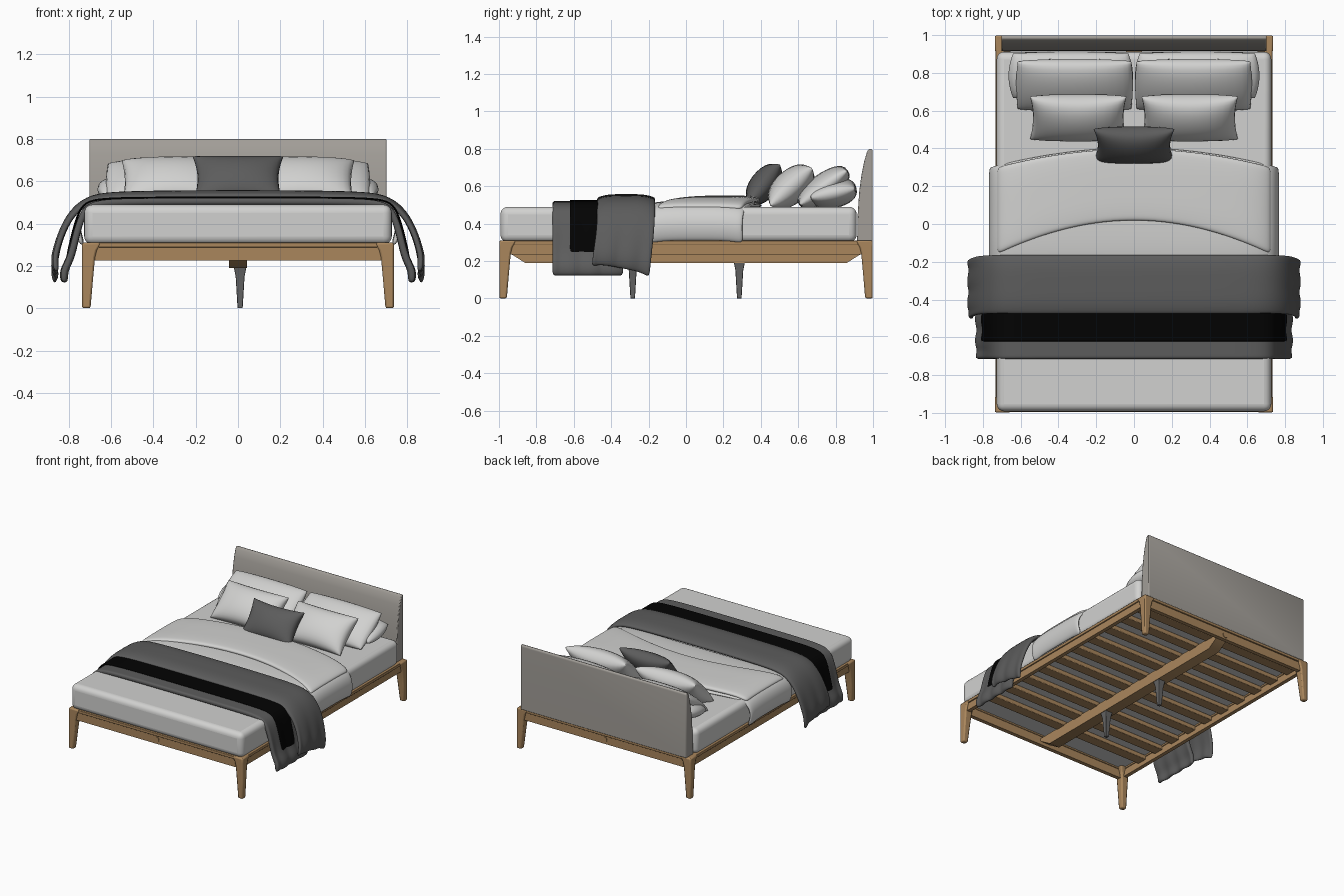
import bpy, bmesh, math
from mathutils import Matrix, Vector

old = bpy.data.objects.get("Cube")
if old:
    bpy.data.objects.remove(old, do_unlink=True)


def material(name, r, g, b):
    m = bpy.data.materials.new(name)
    m.use_nodes = True
    m.diffuse_color = (r, g, b, 1)
    m.node_tree.nodes["Principled BSDF"].inputs["Base Color"].default_value = (r, g, b, 1)
    return m


WOOD = material("oak wood", .40, .24, .108)
LINEN = material("white linen", .64, .64, .63)
BOARD = material("taupe upholstery", .36, .34, .312)
GREY = material("charcoal cloth", .107, .107, .107)
BLACK = material("black cloth", .0008, .0008, .0008)
METAL = material("grey metal", .13, .13, .13)


def finish(bm, name, mat, soft=False, bevel=0, segments=2):
    bmesh.ops.recalc_face_normals(bm, faces=bm.faces)
    me = bpy.data.meshes.new(name)
    bm.to_mesh(me)
    bm.free()
    me.materials.append(mat)
    ob = bpy.data.objects.new(name, me)
    bpy.context.collection.objects.link(ob)
    bpy.ops.object.select_all(action='DESELECT')
    ob.select_set(True)
    bpy.context.view_layer.objects.active = ob
    if soft:
        bpy.ops.object.shade_smooth()
    else:
        bpy.ops.object.shade_smooth_by_angle(angle=math.radians(35))
    if bevel:
        mod = ob.modifiers.new("Bevel", 'BEVEL')
        mod.width, mod.segments = bevel, segments
    return ob


def box(name, mat, lo, hi, bevel=0, segments=2):
    lo, hi = Vector(lo), Vector(hi)
    bm = bmesh.new()
    bmesh.ops.create_cube(bm, size=1)
    bmesh.ops.scale(bm, vec=hi - lo, verts=bm.verts)
    bmesh.ops.translate(bm, vec=(lo + hi) / 2, verts=bm.verts)
    return finish(bm, name, mat, bevel=bevel, segments=segments)


def extrude_x(name, mat, profile, half, bevel=0):
    """Extrude a (y, z) outline across x."""
    bm = bmesh.new()
    face = bm.faces.new([bm.verts.new((-half, y, z)) for y, z in profile])
    new = bmesh.ops.extrude_face_region(bm, geom=[face])["geom"]
    bmesh.ops.translate(bm, vec=(2 * half, 0, 0),
                        verts=[v for v in new if isinstance(v, bmesh.types.BMVert)])
    return finish(bm, name, mat, bevel=bevel)


def loft(name, mat, sections, bevel=0):
    """Stack rectangles given as (x0, x1, y0, y1, z)."""
    bm = bmesh.new()
    rings = [[bm.verts.new(p) for p in ((a, c, z), (b, c, z), (b, d, z), (a, d, z))]
             for a, b, c, d, z in sections]
    for r, s in zip(rings, rings[1:]):
        for i in range(4):
            bm.faces.new((r[i], r[i - 1], s[i - 1], s[i]))
    bm.faces.new(rings[0])
    bm.faces.new(rings[-1])
    return finish(bm, name, mat, bevel=bevel)


# Corner legs, tapering from the outer corner
for sx, side in ((-1, "right"), (1, "left")):
    for sy, end in ((-1, "front"), (1, "back")):
        loft(f"{end}_{side}_leg", WOOD,
             [(sx * .737, sx * (.737 - w), sy * .998, sy * (.998 - w), z)
              for z, w in ((0, .04), (.13, .051), (.24, .061), (.275, .07), (.31, .09))],
             bevel=.009)

# Rails: a flush top strip over a recessed apron
for s, side, end in ((-1, "right", "front"), (1, "left", "back")):
    x, y = sorted((s * .69, s * .732)), sorted((s * .95, s * .995))
    box(f"{side}_rail_strip", WOOD, (x[0], -.92, .288), (x[1], .92, .31), .003)
    box(f"{end}_rail_strip", WOOD, (-.66, y[0], .288), (.66, y[1], .31), .003)
    x, y = sorted((s * .695, s * .724)), sorted((s * .955, s * .985))
    box(f"{side}_rail", WOOD, (x[0], -.95, .235), (x[1], .95, .289))
    box(f"{end}_rail", WOOD, (-.69, y[0], .225), (.69, y[1], .289))
    # Round bolt cap in the middle of the end rail
    bm = bmesh.new()
    bmesh.ops.create_cone(bm, cap_ends=True, segments=20, radius1=.022, radius2=.022, depth=.006,
                          matrix=Matrix.Translation((0, s * .986, .258)) @ Matrix.Rotation(math.pi / 2, 4, 'X'))
    finish(bm, f"{end}_bolt_cap", WOOD)

# Slats, centre beam and its two props
for i in range(10):
    y = -.74 + i * .178
    box(f"slat_{i + 1}", WOOD, (-.695, y - .04, .265), (.695, y + .04, .298), .004)
extrude_x("centre_beam", WOOD, [(-.955, .272), (-.955, .25), (-.86, .19),
                                (.86, .19), (.955, .25), (.955, .272)], .043)
for y in (-.285, .285):
    loft("centre_leg", METAL, [(.01 - w, .01 + w, y - w, y + w, z)
                               for z, w in ((0, .012), (.15, .021), (.195, .03))], bevel=.003)

# Headboard with a curved front face
extrude_x("headboard", BOARD, [(.998, .305), (.998, .79), (.992, .8), (.98, .8), (.968, .785),
                               (.952, .73), (.938, .66), (.926, .57), (.918, .45), (.915, .305)],
          .702, bevel=.006)

box("mattress", LINEN, (-.727, -.992, .3), (.727, .912, .49), .04, 5)


def drape(name, mat, half, y0, y1, thick, rows=10, crown=0, hem=0, skew=0, ripple=0):
    """Cloth laid over the bed: half is the (x, z) cross-section, y0/y1 its edges."""
    section = [(-x, z) for x, z in reversed(half[1:])] + half
    bm = bmesh.new()
    grid = []
    for x, z in section:
        hang = max(0, min(1, (.42 - z) / .28))
        row = []
        for j in range(rows + 1):
            t = j / rows
            y = y0(x) + (y1(x) - y0(x)) * t
            px = x + math.copysign(ripple * hang * math.sin(28 * y), x)
            pz = z - crown * abs(2 * t - 1) ** 4 + hem * hang * (1 - t)
            row.append(bm.verts.new((px, y + skew * hang, pz)))
        grid.append(row)
    for a, b in zip(grid, grid[1:]):
        for j in range(rows):
            bm.faces.new((a[j], b[j], b[j + 1], a[j + 1]))
    ob = finish(bm, name, mat, soft=True)
    mod = ob.modifiers.new("Thickness", 'SOLIDIFY')
    mod.thickness, mod.offset = thick, 0
    ob.modifiers.new("Soften", 'SUBSURF').levels = 2
    ob.modifiers["Soften"].render_levels = 2
    return ob


# Duvet and its folded-back top layer
drape("duvet", LINEN,
      [(0, .51), (.25, .51), (.5, .512), (.66, .508), (.73, .48), (.757, .42), (.755, .36), (.735, .308)],
      lambda x: -.2, lambda x: .41 - .1 * (x / .73) ** 2, .024, crown=.015)
drape("duvet_fold", LINEN,
      [(0, .535), (.15, .535), (.3, .534), (.45, .53), (.58, .524), (.67, .512), (.725, .486)],
      lambda x: .02 - .17 * (x / .7) ** 2, lambda x: .4 - .1 * (x / .73) ** 2, .03, crown=.008)

# Throw: lower layer, black band, upper layer
under = [(0, .505), (.3, .505), (.6, .503), (.69, .49), (.735, .45), (.765, .34), (.784, .235)]
drape("throw_lower", GREY, under + [(.818, .18), (.812, .12)],
      lambda x: -.715, lambda x: -.335, .032, rows=16, ripple=.014)
drape("throw_black_band", BLACK, [(x + .018 * min(1, x / .6), z + .018 * (z > .4)) for x, z in under],
      lambda x: -.622, lambda x: -.455, .009, rows=8, ripple=.014)
drape("throw_upper", GREY,
      [(0, .545), (.3, .544), (.55, .54), (.69, .53), (.775, .472), (.825, .38),
       (.85, .28), (.864, .2), (.852, .13)],
      lambda x: -.475, lambda x: -.165, .026, rows=12, crown=.02, hem=.06, skew=-.03, ripple=.014)


def pillow(name, mat, centre, width, height, thick, lean, pinch=.08, n=16):
    """Puffed cushion leaning back by an angle; negative pinch rounds its corners."""
    bm = bmesh.new()
    place = Matrix.Translation(centre) @ Matrix.Rotation(math.radians(lean), 4, 'X')
    for side in (-1, 1):
        made = bmesh.ops.create_grid(bm, x_segments=n, y_segments=n, size=1)["verts"]
        for v in made:
            # Sine spacing gathers rows at the seam
            u, w = (math.sin(c * math.pi / 2) for c in v.co.xy)
            a, b = max(0, 1 - u * u), max(0, 1 - w * w)
            v.co = place @ Vector((u * width / 2 * (1 - pinch * b),
                                   w * height / 2 * (1 - pinch * a),
                                   side * thick / 2 * (a * b) ** .4))
    bmesh.ops.remove_doubles(bm, verts=bm.verts, dist=.0004)
    return finish(bm, name, mat, soft=True)


for s, side in ((-1, "right"), (1, "left")):
    pillow(f"{side}_sleeping_pillow", LINEN, (s * .335, .785, .562), .61, .24, .16, 12, -.08)
    pillow(f"{side}_large_pillow", LINEN, (s * .315, .735, .592), .6, .31, .15, 36, -.03)
    pillow(f"{side}_front_pillow", LINEN, (s * .295, .562, .597), .51, .3, .18, 42, .06)
pillow("accent_cushion", GREY, (0, .418, .61), .43, .27, .15, 52, .11)
